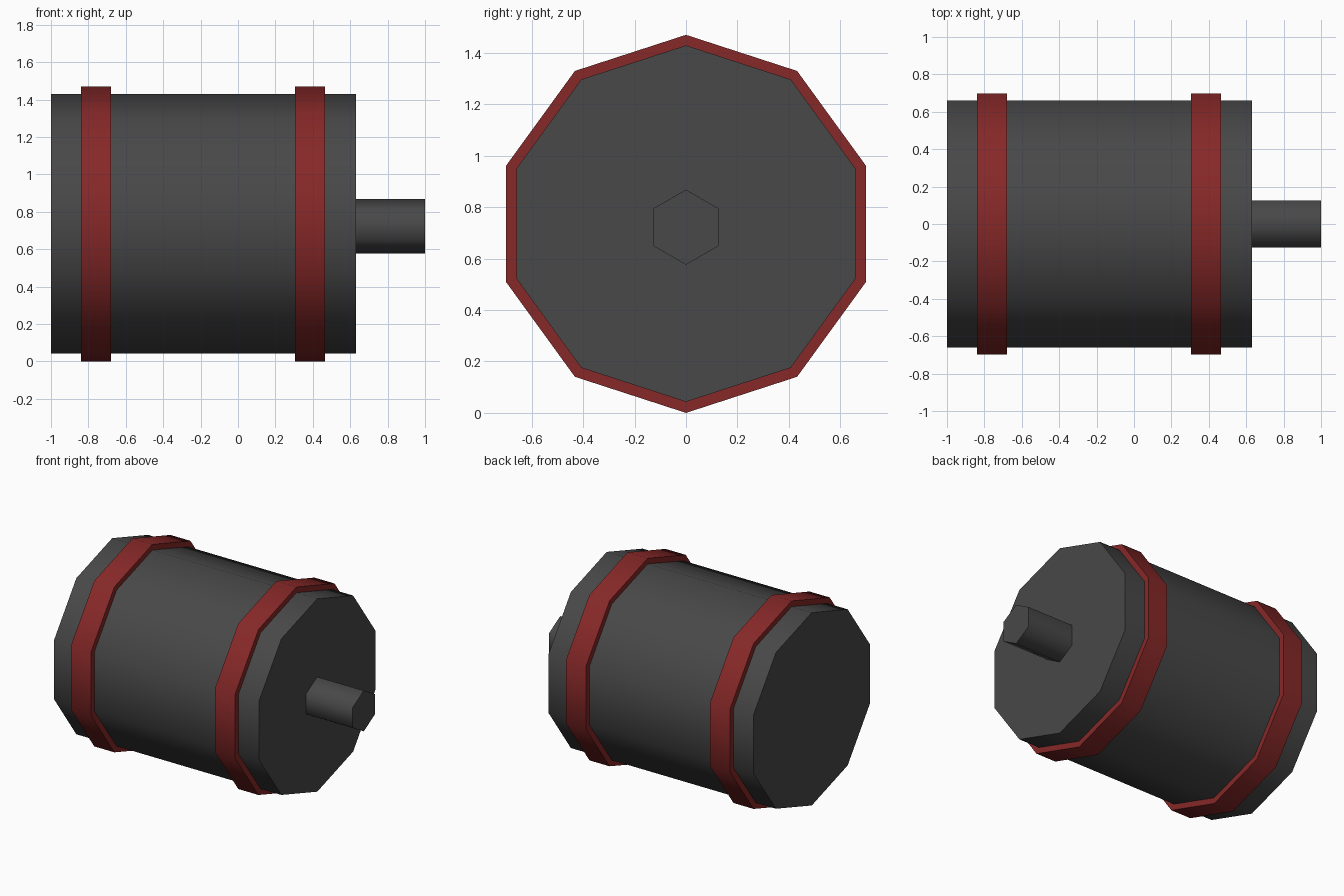
import bpy
import math

if "Cube" in bpy.data.objects:
    bpy.data.objects.remove(bpy.data.objects["Cube"])


def material(name, rgb):
    m = bpy.data.materials.new(name)
    m.diffuse_color = (*rgb, 1.0)
    m.use_nodes = True
    m.node_tree.nodes["Principled BSDF"].inputs["Base Color"].default_value = m.diffuse_color
    return m


GREY = material("dark grey", (0.065, 0.065, 0.065))
RED = material("dark red", (0.24, 0.021, 0.021))


def prism(name, sides, radius, x0, x1, z, mat, hole=None):
    """Prism along x with a corner pointing up; a hole radius makes it a ring."""
    def loop(x, r):
        return [(x, r * math.sin(i * math.tau / sides), z + r * math.cos(i * math.tau / sides))
                for i in range(sides)]

    n = sides
    verts = loop(x0, radius) + loop(x1, radius)
    pairs = [(0, n)]
    faces = []
    if hole:
        verts += loop(x1, hole) + loop(x0, hole)
        pairs += [(n, 2 * n), (2 * n, 3 * n), (3 * n, 0)]
    else:
        faces += [list(range(n)), list(range(2 * n - 1, n - 1, -1))]
    for a, b in pairs:
        for i in range(n):
            j = (i + 1) % n
            faces.append((a + j, a + i, b + i, b + j))
    mesh = bpy.data.meshes.new(name)
    mesh.from_pydata(verts, [], faces)
    mesh.materials.append(mat)
    obj = bpy.data.objects.new(name, mesh)
    bpy.context.collection.objects.link(obj)
    # Smooth around the sides, sharp at the end rims
    bpy.ops.object.select_all(action='DESELECT')
    obj.select_set(True)
    bpy.context.view_layer.objects.active = obj
    bpy.ops.object.shade_smooth_by_angle(angle=math.radians(65))
    return obj


# Main drum
prism("drum", 10, 0.693, -1.0, 0.63, 0.736, GREY)

# Raised bands round the drum
prism("left_band", 10, 0.735, -0.84, -0.68, 0.735, RED, hole=0.69)
prism("right_band", 10, 0.735, 0.305, 0.465, 0.735, RED, hole=0.69)

# Hexagonal output shaft
prism("shaft", 6, 0.146, 0.63, 1.0, 0.722, GREY)
